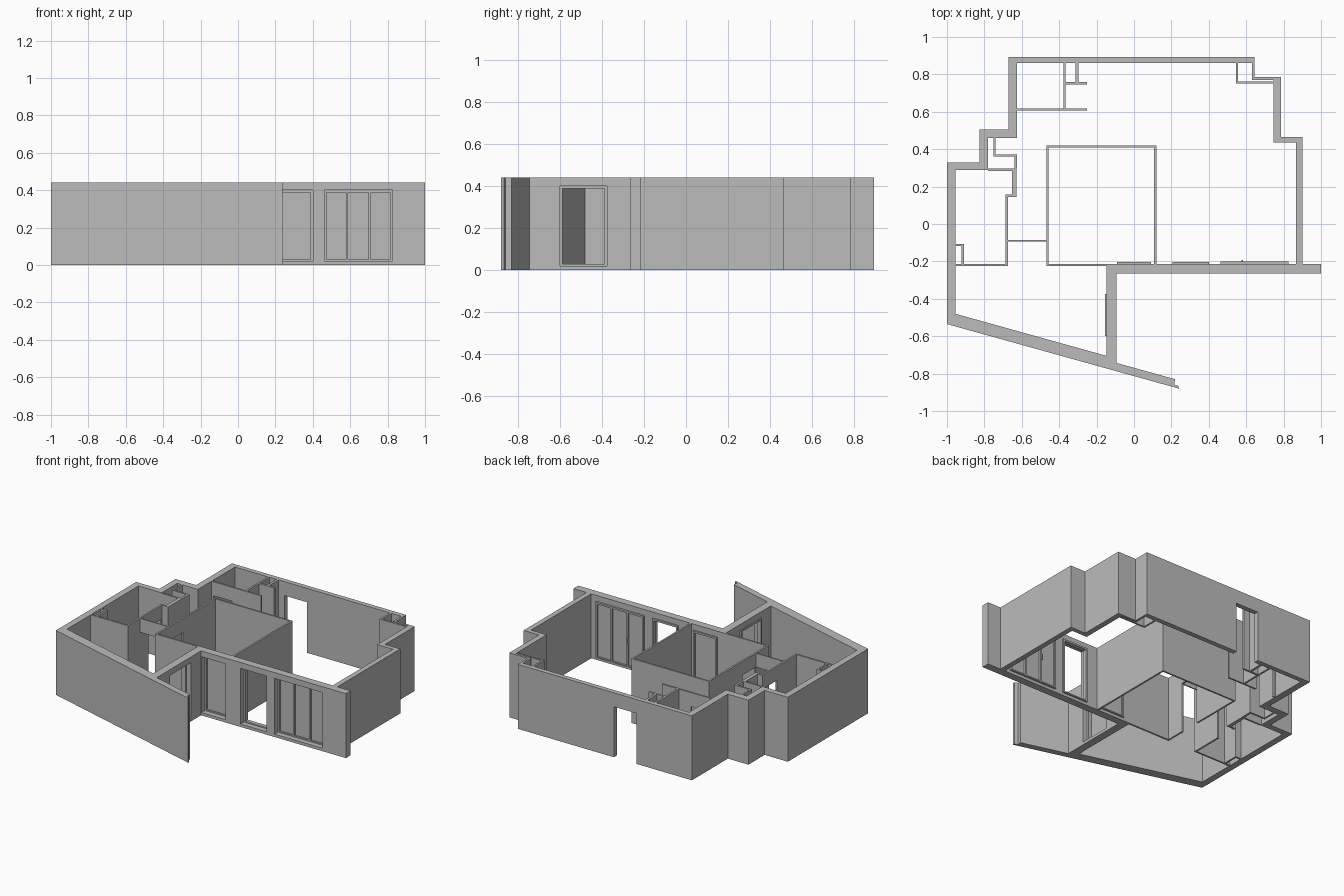
import bpy, bmesh

if "Cube" in bpy.data.objects:
    bpy.data.objects.remove(bpy.data.objects["Cube"])

H = 0.44        # wall height
DOOR = 0.345    # interior door head
grey = bpy.data.materials.new("plaster_grey")
grey.diffuse_color = (0.5, 0.5, 0.5, 1)
grey.use_nodes = True
grey.node_tree.nodes["Principled BSDF"].inputs["Base Color"].default_value = grey.diffuse_color


def finish(name, bm):
    bmesh.ops.recalc_face_normals(bm, faces=bm.faces)
    me = bpy.data.meshes.new(name)
    bm.to_mesh(me)
    bm.free()
    me.materials.append(grey)
    ob = bpy.data.objects.new(name, me)
    bpy.context.collection.objects.link(ob)
    return ob


def add_box(bm, x0, x1, y0, y1, z0, z1):
    vs = bmesh.ops.create_cube(bm, size=1)["verts"]
    for v in vs:
        v.co.x = x1 if v.co.x > 0 else x0
        v.co.y = y1 if v.co.y > 0 else y0
        v.co.z = z1 if v.co.z > 0 else z0


def boxes(name, *items):
    bm = bmesh.new()
    for b in items:
        add_box(bm, *b)
    return finish(name, bm)


def prism(name, pts):
    """Extrude a plan outline to full wall height."""
    bm = bmesh.new()
    face = bm.faces.new([bm.verts.new((x, y, 0)) for x, y in pts])
    ext = bmesh.ops.extrude_face_region(bm, geom=[face])["geom"]
    for v in ext:
        if isinstance(v, bmesh.types.BMVert):
            v.co.z = H
    return finish(name, bm)


def along(axis, s, e, c0, c1, z0, z1):
    return (s, e, c0, c1, z0, z1) if axis == "x" else (c0, c1, s, e, z0, z1)


def wall(name, axis, s, e, c0, c1, openings=()):
    """Straight wall running along an axis; openings are (start, end, sill, head)."""
    parts, p = [], s
    for a, b, z0, z1 in openings:
        if a > p:
            parts.append(along(axis, p, a, c0, c1, 0, H))
        parts.append(along(axis, a, b, c0, c1, z1, H))
        if z0 > 0:
            parts.append(along(axis, a, b, c0, c1, 0, z0))
        p = b
    if e > p:
        parts.append(along(axis, p, e, c0, c1, 0, H))
    return boxes(name, *parts)


def frame(name, axis, s, e, c0, c1, z0, z1, panes=0, w=0.012):
    """Window or door frame, with optional filled panes."""
    parts = [along(axis, s, s + w, c0, c1, z0, z1), along(axis, e - w, e, c0, c1, z0, z1),
             along(axis, s + w, e - w, c0, c1, z1 - w, z1),
             along(axis, s + w, e - w, c0, c1, z0, z0 + w * 0.7)]
    for i in range(1, panes):
        m = s + (e - s) * i / panes
        parts.append(along(axis, m - w / 2, m + w / 2, c0, c1, z0 + w * 0.7, z1 - w))
    boxes(name, *parts)
    if panes:
        mid = (c0 + c1) / 2
        boxes(name + "_panes",
              along(axis, s + w, e - w, mid - 0.004, mid + 0.004, z0 + w * 0.7, z1 - w))


# Outer shell: west half with the slanted wall, and east half
prism("west_shell", [
    (0.24, -0.88), (-1, -0.535), (-1, 0.33), (-0.825, 0.33), (-0.825, 0.505),
    (-0.67, 0.505), (-0.67, 0.893), (-0.25, 0.893), (-0.25, 0.86), (-0.625, 0.86),
    (-0.625, 0.46), (-0.78, 0.46), (-0.78, 0.29), (-0.955, 0.29), (-0.955, -0.48),
    (-0.147, -0.705), (-0.093, -0.705), (-0.093, -0.743), (0.22, -0.83),
    (0.215, -0.858), (0.238, -0.866)])
prism("east_shell", [
    (-0.08, 0.893), (0.645, 0.893), (0.645, 0.785), (0.785, 0.785), (0.785, 0.465),
    (0.90, 0.465), (0.90, -0.213), (0.865, -0.213), (0.865, 0.435), (0.747, 0.435),
    (0.747, 0.77), (0.63, 0.77), (0.63, 0.86), (-0.08, 0.86)])
boxes("entrance_header", (-0.25, -0.08, 0.86, 0.893, DOOR, H))

# Front wall with three openings, and the terrace side wall
wall("front_wall", "x", -0.147, 1, -0.265, -0.213,
     [(-0.09, 0.09, 0.02, 0.4), (0.205, 0.4, 0.02, 0.4), (0.462, 0.825, 0.02, 0.4)])
wall("terrace_side_wall", "y", -0.705, -0.265, -0.147, -0.093,
     [(-0.6, -0.375, 0.02, 0.4)])

# Frames in the openings
frame("bedroom_window", "x", -0.09, 0.09, -0.23, -0.202, 0.02, 0.4, panes=1)
frame("terrace_door_frame", "x", 0.205, 0.4, -0.23, -0.202, 0.02, 0.4)
frame("living_room_window", "x", 0.462, 0.825, -0.23, -0.2, 0.02, 0.4, panes=3)
frame("side_door_frame", "y", -0.6, -0.375, -0.155, -0.125, 0.02, 0.4)
boxes("window_handle", (0.575, 0.583, -0.2, -0.192, 0.18, 0.22))

# Central room
wall("central_room_west", "y", -0.225, 0.42, -0.468, -0.456, [(-0.08, 0.06, 0, DOOR)])
wall("central_room_north", "x", -0.456, 0.107, 0.408, 0.42)
wall("central_room_east", "y", -0.213, 0.42, 0.107, 0.119)
wall("central_room_south", "x", -0.456, -0.147, -0.225, -0.213)

# Hall header and the west rooms
boxes("hall_header", (-0.675, -0.468, -0.093, -0.085, DOOR, H))
wall("bath_south", "x", -0.955, -0.675, -0.225, -0.213)
wall("bath_east", "y", -0.213, 0.158, -0.687, -0.675, [(0.0, 0.14, 0, DOOR)])
wall("bath_step", "x", -0.675, -0.628, 0.144, 0.158)
wall("bath_upper_east", "y", 0.158, 0.29, -0.652, -0.628)
wall("bath_north", "x", -0.78, -0.628, 0.284, 0.296)
wall("shaft_east", "y", 0.296, 0.372, -0.64, -0.626)
wall("shaft_north", "x", -0.752, -0.64, 0.36, 0.372)
wall("shaft_west", "y", 0.372, 0.46, -0.752, -0.74)
wall("duct_north", "x", -0.955, -0.91, -0.118, -0.106)
wall("duct_east", "y", -0.213, -0.118, -0.922, -0.91)

# Rooms beside the entrance
wall("store_south", "x", -0.625, -0.25, 0.606, 0.618, [(-0.61, -0.47, 0, DOOR)])
wall("store_east", "y", 0.618, 0.86, -0.378, -0.365)
wall("closet_south", "x", -0.365, -0.25, 0.746, 0.76)
wall("closet_divider", "y", 0.76, 0.86, -0.312, -0.296)

# Corner duct in the living room
wall("corner_duct_west", "y", 0.75, 0.86, 0.545, 0.557)
wall("corner_duct_south", "x", 0.557, 0.747, 0.75, 0.762)
